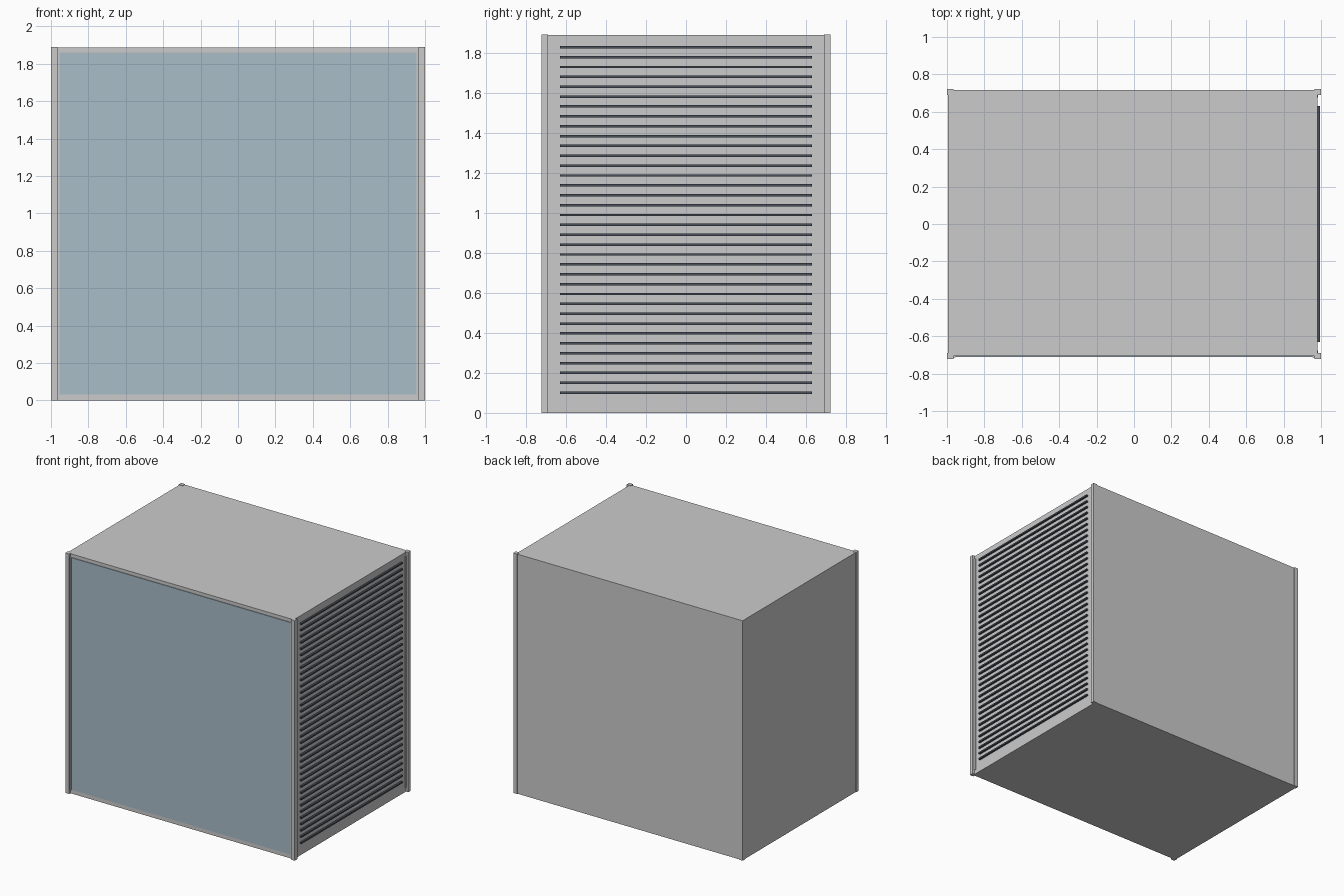
import bpy

if "Cube" in bpy.data.objects:
    bpy.data.objects.remove(bpy.data.objects["Cube"])


def material(name, color):
    m = bpy.data.materials.new(name)
    m.diffuse_color = color
    m.use_nodes = True
    m.node_tree.nodes["Principled BSDF"].inputs["Base Color"].default_value = m.diffuse_color
    return m


def box(name, x, y, z, mat=None):
    # Box from (min, max) ranges on each axis
    bpy.ops.mesh.primitive_cube_add(size=1)
    o = bpy.context.object
    o.name = name
    o.location = [(a + b) / 2 for a, b in (x, y, z)]
    o.scale = [b - a for a, b in (x, y, z)]
    bpy.ops.object.transform_apply(location=True, rotation=False, scale=True)
    if mat:
        o.data.materials.append(mat)
    return o


pane_blue = material("pane_blue", (0.40, 0.51, 0.58, 1))
slat_dark = material("slat_dark", (0.07, 0.08, 0.10, 1))

H = 1.89

# Cabinet body
box("cabinet_body", (-0.995, 0.98), (-0.706, 0.717), (0, H - 0.003))

# Corner posts
for sx in (-1, 1):
    for sy in (-1, 1):
        box("corner_post", sorted((sx * 0.966, sx)),
            sorted((sy * 0.69, sy * 0.722)), (0, H))

# Front pane with thin side trims
box("front_pane", (-0.957, 0.957), (-0.711, -0.70), (0.032, 1.86), pane_blue)
for s in (-1, 1):
    box("pane_trim", sorted((s * 0.955, s * 0.968)), (-0.713, -0.70), (0.032, 1.86))

# Trims beside the louvred side
for s in (-1, 1):
    box("side_trim", (0.97, 0.985), sorted((s * 0.677, s * 0.692)), (0.035, 1.86))

# Ventilation slats: one bar repeated up the right side
slats = box("vent_slats", (0.975, 0.995), (-0.63, 0.63), (0.095, 0.107), slat_dark)
arr = slats.modifiers.new("repeat", 'ARRAY')
arr.count = 36
arr.use_relative_offset = False
arr.use_constant_offset = True
arr.constant_offset_displace = (0, 0, 0.0493)
